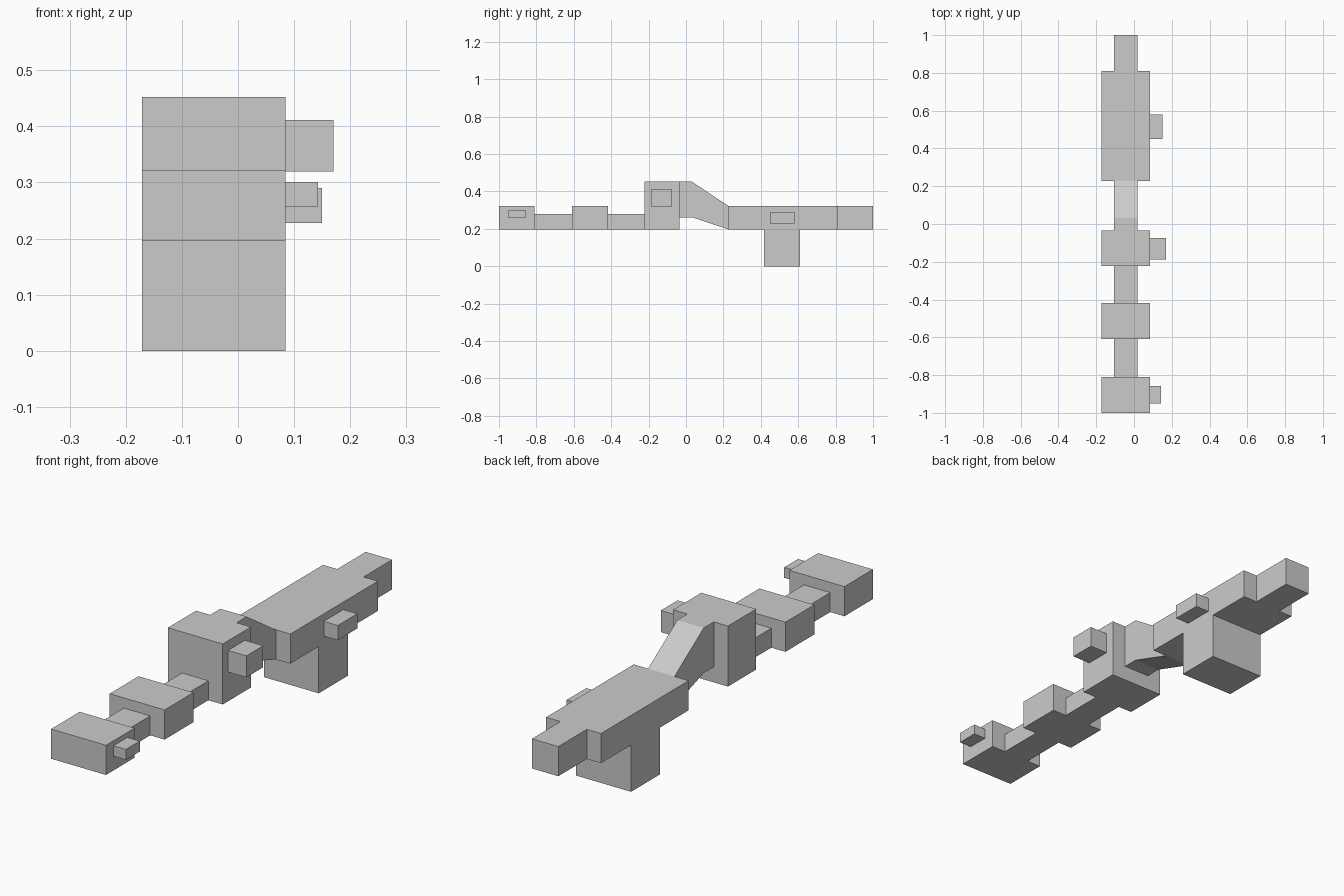
import bpy, bmesh

if "Cube" in bpy.data.objects:
    bpy.data.objects.remove(bpy.data.objects["Cube"])

WIDE = (-0.171, 0.085)      # x range of the main blocks
NARROW = (-0.105, 0.018)    # x range of the connecting necks
BASE, TOP = 0.197, 0.322    # underside and common top of the body


def extrude(name, profile, x):
    """Extrude a (y, z) side profile across the x range."""
    bm = bmesh.new()
    face = bm.faces.new([bm.verts.new((x[0], y, z)) for y, z in profile])
    new = bmesh.ops.extrude_face_region(bm, geom=[face])["geom"]
    verts = [v for v in new if isinstance(v, bmesh.types.BMVert)]
    bmesh.ops.translate(bm, verts=verts, vec=(x[1] - x[0], 0, 0))
    bmesh.ops.recalc_face_normals(bm, faces=bm.faces)
    mesh = bpy.data.meshes.new(name)
    bm.to_mesh(mesh)
    bm.free()
    obj = bpy.data.objects.new(name, mesh)
    bpy.context.collection.objects.link(obj)
    return obj


def box(name, x, y, z):
    return extrude(name, [(y[0], z[0]), (y[1], z[0]), (y[1], z[1]), (y[0], z[1])], x)


# Main blocks along the length
box("front_block", WIDE, (-1.0, -0.81), (BASE, TOP))
box("middle_block", WIDE, (-0.61, -0.418), (BASE, TOP))
box("tall_block", WIDE, (-0.223, -0.035), (BASE, 0.452))
box("rear_body", WIDE, (0.227, 0.81), (BASE, TOP))

# Low necks between the front blocks, and the rear tip
for i, y in enumerate([(-0.81, -0.61), (-0.418, -0.223)]):
    box(f"low_neck_{i + 1}", NARROW, y, (BASE, 0.279))
box("rear_tip", NARROW, (0.81, 1.0), (BASE, TOP))

# Sloping neck from the tall block down to the rear body
extrude("sloping_neck", [(-0.035, 0.262), (0.032, 0.262), (0.227, BASE),
                         (0.227, TOP), (0.032, 0.452), (-0.035, 0.452)], NARROW)

# Foot under the rear body
box("foot", WIDE, (0.416, 0.61), (0, BASE))

# Small side knobs
for name, reach, y, z in [
    ("front_knob", 0.143, (-0.95, -0.858), (0.257, 0.301)),
    ("tall_knob", 0.17, (-0.187, -0.075), (0.32, 0.411)),
    ("rear_knob", 0.15, (0.45, 0.58), (0.228, 0.29)),
]:
    box(name, (WIDE[1], reach), y, z)
